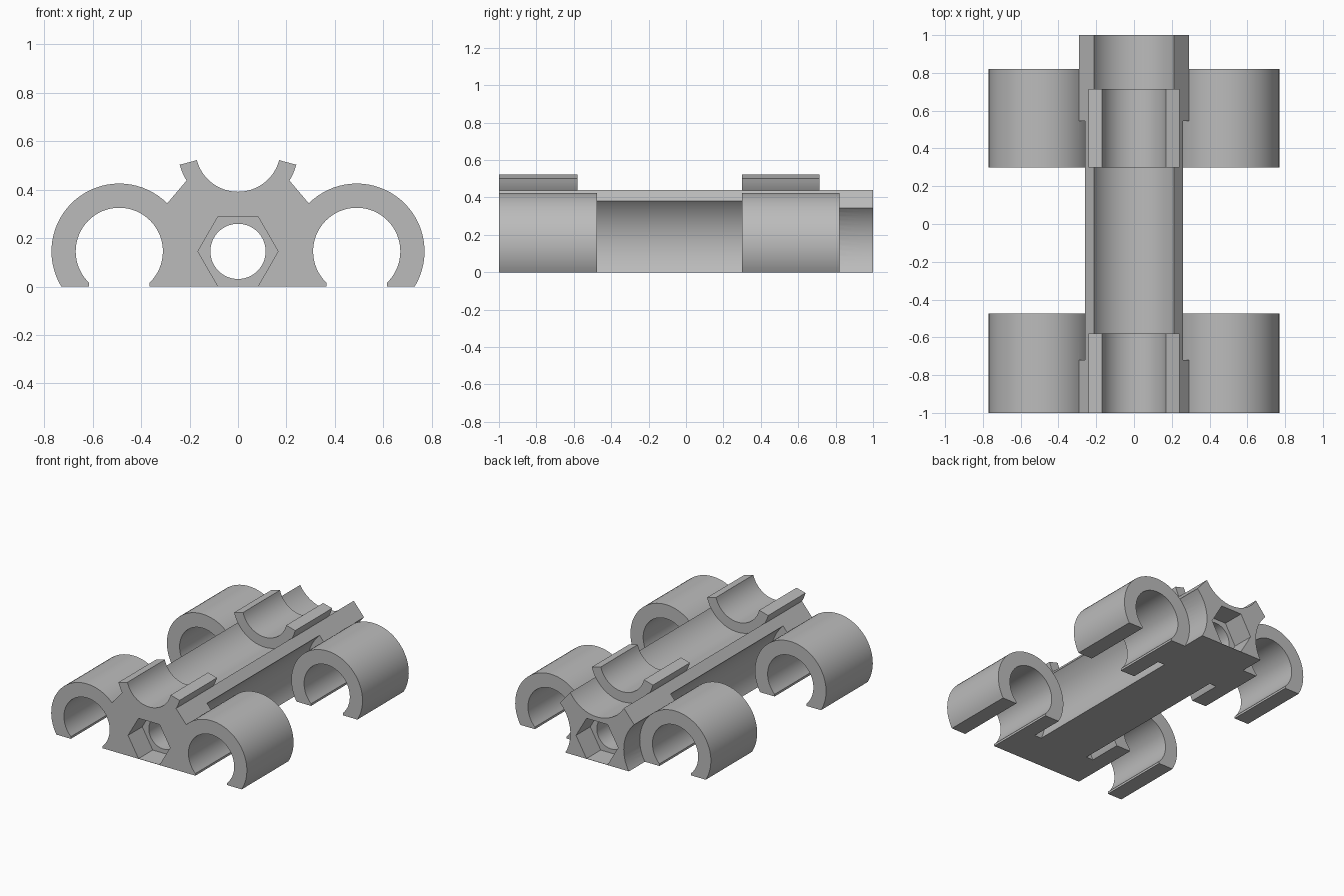
import bpy, bmesh, math
from math import cos, sin, radians

cube = bpy.data.objects.get("Cube")
if cube:
    bpy.data.objects.remove(cube, do_unlink=True)

grey = bpy.data.materials.new("plain_grey")
grey.use_nodes = True
grey.diffuse_color = (0.5, 0.5, 0.5, 1)
grey.node_tree.nodes["Principled BSDF"].inputs["Base Color"].default_value = (0.5, 0.5, 0.5, 1)

AXIS_Z = 0.145      # height of the side clip and bore axes
CLIP_X = 0.49       # sideways offset of the side clips
SADDLE_Z = 0.567    # height of the upper trough axis


def arc(cx, cz, r, start, end, steps):
    angles = [radians(start + (end - start) * i / steps) for i in range(steps + 1)]
    return [(cx + r * cos(a), cz + r * sin(a)) for a in angles]


def circle(cx, cz, r, sides=64):
    return arc(cx, cz, r, 0, 360, sides)[:-1]


def extrude(name, profile, y0, y1):
    """Solid with an x-z profile running from y0 to y1."""
    bm = bmesh.new()
    face = bm.faces.new([bm.verts.new((x, y0, z)) for x, z in profile])
    moved = bmesh.ops.extrude_face_region(bm, geom=[face])["geom"]
    verts = [v for v in moved if isinstance(v, bmesh.types.BMVert)]
    bmesh.ops.translate(bm, verts=verts, vec=(0, y1 - y0, 0))
    bmesh.ops.recalc_face_normals(bm, faces=bm.faces)
    mesh = bpy.data.meshes.new(name)
    bm.to_mesh(mesh)
    bm.free()
    mesh.materials.append(grey)
    obj = bpy.data.objects.new(name, mesh)
    bpy.context.collection.objects.link(obj)
    return obj


def combine(target, tool, operation):
    mod = target.modifiers.new("combine", "BOOLEAN")
    mod.operation, mod.solver, mod.object = operation, "EXACT", tool
    bpy.context.view_layer.objects.active = target
    bpy.ops.object.modifier_apply(modifier=mod.name)
    bpy.data.objects.remove(tool, do_unlink=True)


# Central spine with sloping shoulders
half = [(0.34, 0), (0.34, 0.28), (0.295, 0.34), (0.21, 0.44)]
body = extrude("holder_body", half + [(-x, z) for x, z in reversed(half)], -1, 1)

# Upper trough, side channels, flex gaps and the rear stub
cuts = [("trough_cutter", circle(0, SADDLE_Z, 0.247), -1.1, 1.1)]
for side in (-1, 1):
    x = side * CLIP_X
    cuts += [("channel_cutter", circle(x, AXIS_Z, 0.2), -1.1, 1.1),
             ("gap_cutter", circle(x, AXIS_Z, 0.329), -0.72, 0.545),
             ("stub_cutter", circle(x, AXIS_Z, 0.28), 0.82, 1.1)]

# Bore with a hexagonal pocket at each end
cuts += [("bore_cutter", circle(0, AXIS_Z, 0.114), -1.1, 1.1),
         ("front_pocket_cutter", circle(0, AXIS_Z, 0.1655, 6), -1.1, -0.84),
         ("rear_pocket_cutter", circle(0, AXIS_Z, 0.1655, 6), 0.84, 1.1)]
for cut in cuts:
    combine(body, extrude(*cut), "DIFFERENCE")

# Side clips, open at the bottom
foot = math.degrees(math.asin(AXIS_Z / 0.28))
lip = math.degrees(math.acos(0.125 / 0.18))
for side in (-1, 1):
    x = side * CLIP_X
    ring = arc(x, AXIS_Z, 0.28, -foot, 180 + foot, 48) + [(x - 0.125, 0)]
    ring += arc(x, AXIS_Z, 0.18, 180 + lip, -lip, 48) + [(x + 0.125, 0)]
    for y0, y1 in ((-1, -0.475), (0.3, 0.82)):
        combine(body, extrude("side_clip", ring, y0, y1), "UNION")

# Upper saddle clips
saddle = arc(0, SADDLE_Z, 0.249, 195, 345, 32) + arc(0, SADDLE_Z, 0.176, 345, 195, 32)
for y0, y1 in ((-1, -0.58), (0.3, 0.715)):
    combine(body, extrude("saddle_clip", saddle, y0, y1), "UNION")

bpy.ops.object.select_all(action="DESELECT")
body.select_set(True)
bpy.context.view_layer.objects.active = body
bpy.ops.object.shade_smooth_by_angle(angle=radians(25))
